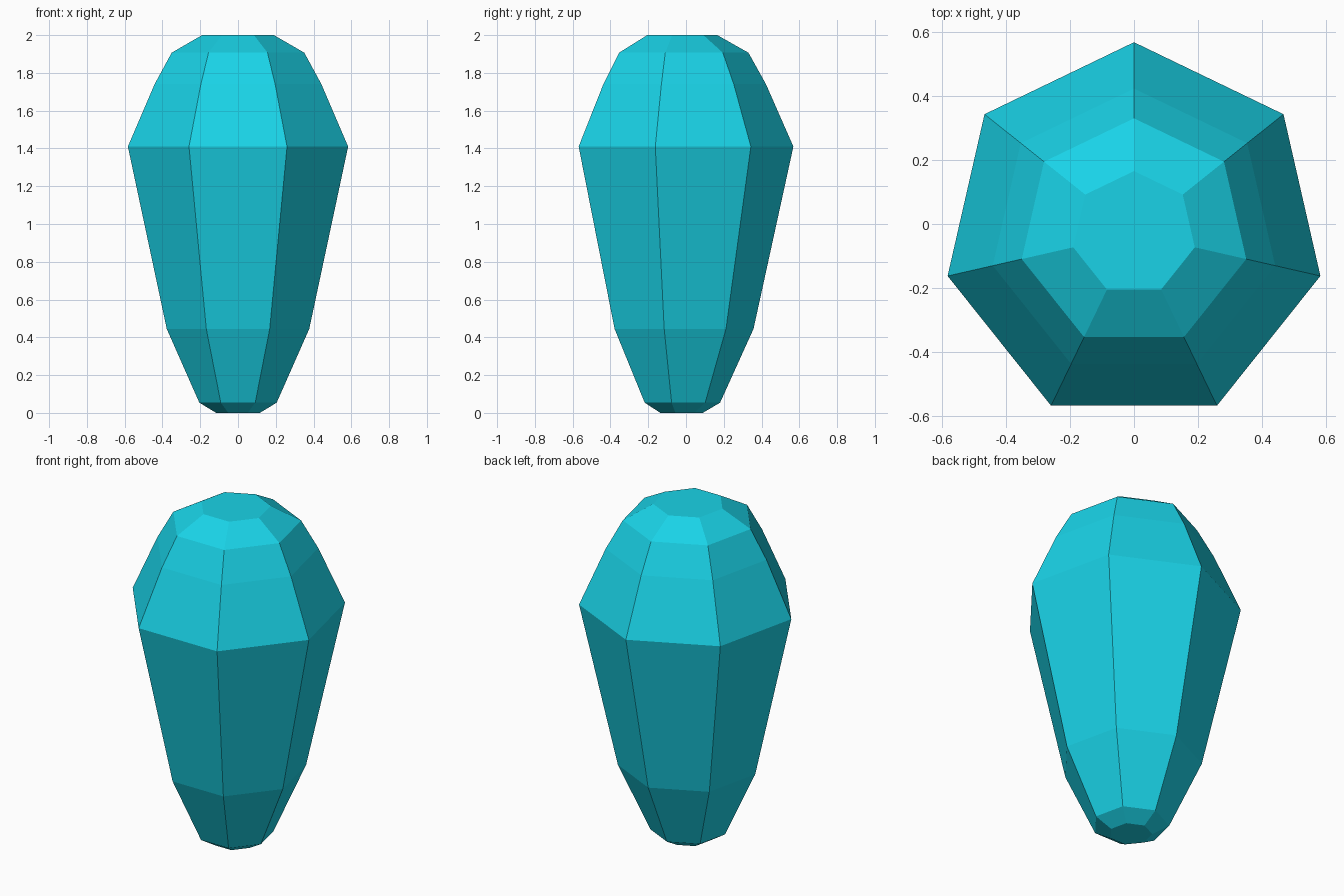
import bpy, bmesh, math

if "Cube" in bpy.data.objects:
    bpy.data.objects.remove(bpy.data.objects["Cube"])

SIDES = 7
CENTRE_Y = -0.0295
# (radius, height) profile from the bottom to the top
PROFILE = [(0.118, 0.0), (0.21, 0.054), (0.387, 0.445), (0.598, 1.41),
           (0.453, 1.74), (0.36, 1.907), (0.195, 2.0)]

bm = bmesh.new()
# Stacked seven-sided rings, one corner pointing to the back
rings = []
for r, z in PROFILE:
    angles = [math.pi / 2 + i * math.tau / SIDES for i in range(SIDES)]
    rings.append([bm.verts.new((r * math.cos(a), r * math.sin(a) + CENTRE_Y, z))
                  for a in angles])

# Side facets
for low, high in zip(rings, rings[1:]):
    for i in range(SIDES):
        j = (i + 1) % SIDES
        bm.faces.new((low[i], low[j], high[j], high[i]))

# Flat ends
bm.faces.new(rings[0][::-1])
bm.faces.new(rings[-1])

mesh = bpy.data.meshes.new("gem")
bm.to_mesh(mesh)
bm.free()
gem = bpy.data.objects.new("gem", mesh)
bpy.context.collection.objects.link(gem)

# Cyan crystal colour
mat = bpy.data.materials.new("cyan_crystal")
mat.diffuse_color = (0.01, 0.65, 0.8, 1.0)
mat.use_nodes = True
mat.node_tree.nodes["Principled BSDF"].inputs["Base Color"].default_value = mat.diffuse_color
mesh.materials.append(mat)
